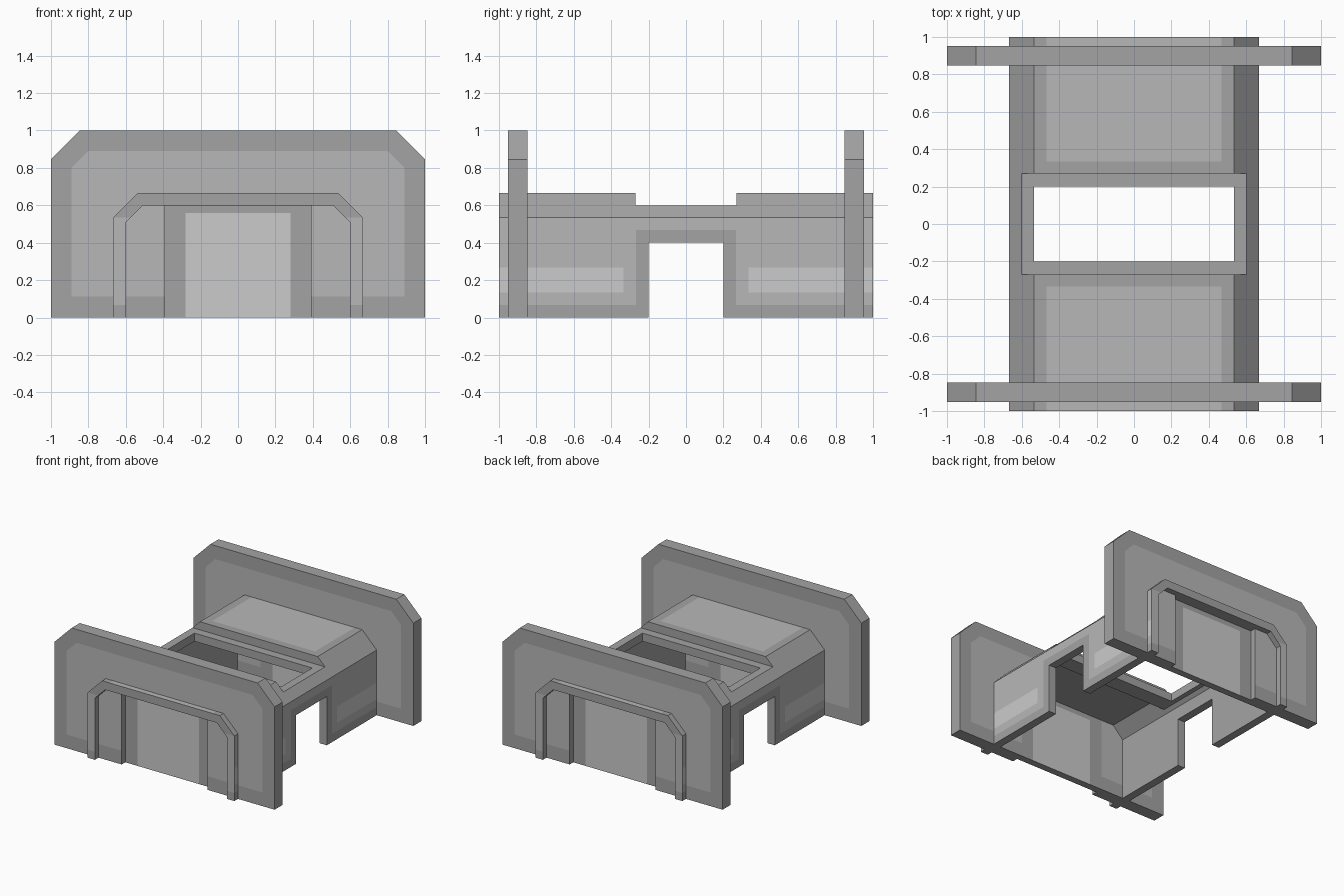
import bpy, bmesh
from mathutils import Vector

if "Cube" in bpy.data.objects:
    bpy.data.objects.remove(bpy.data.objects["Cube"])

# Three grey tones: borders, panels, highlights
DARK, MID, LIGHT = 0, 1, 2
TONES = []
for tone_name, v in (("dark_grey", 0.368), ("mid_grey", 0.478), ("light_grey", 0.59)):
    m = bpy.data.materials.new(tone_name)
    m.diffuse_color = (v, v, v, 1)
    m.use_nodes = True
    m.node_tree.nodes["Principled BSDF"].inputs["Base Color"].default_value = m.diffuse_color
    TONES.append(m)


def extrude_profile(name, pts, y0, y1):
    """Solid from a closed (x, z) outline swept along y."""
    bm = bmesh.new()
    face = bm.faces.new([bm.verts.new((x, y0, z)) for x, z in pts])
    ext = bmesh.ops.extrude_face_region(bm, geom=[face])
    verts = [g for g in ext["geom"] if isinstance(g, bmesh.types.BMVert)]
    bmesh.ops.translate(bm, verts=verts, vec=Vector((0, y1 - y0, 0)))
    bmesh.ops.recalc_face_normals(bm, faces=bm.faces)
    mesh = bpy.data.meshes.new(name)
    bm.to_mesh(mesh)
    bm.free()
    ob = bpy.data.objects.new(name, mesh)
    bpy.context.collection.objects.link(ob)
    return ob


def box(name, x, y0, y1, z0, z1):
    return extrude_profile(name, [(-x, z0), (x, z0), (x, z1), (-x, z1)], y0, y1)


def arch(half_width, shoulder_z, shoulder_x, top):
    """Chamfered arch outline, left foot to right foot."""
    right = [(shoulder_x, top), (half_width, shoulder_z), (half_width, 0)]
    return [(-x, z) for x, z in reversed(right)] + right


def cut(ob, cutters):
    bpy.context.view_layer.objects.active = ob
    for c in cutters:
        mod = ob.modifiers.new("cut", 'BOOLEAN')
        mod.operation = 'DIFFERENCE'
        mod.solver = 'EXACT'
        mod.object = c
        bpy.ops.object.modifier_apply(modifier=mod.name)


def paint(ob, tone, xs=(), ys=(), zs=(), diagonals=()):
    """Split faces along mirrored planes, then pick a tone for each face."""
    planes = [((s * x, 0, 0), (1, 0, 0)) for x in xs for s in (-1, 1)]
    planes += [((0, s * y, 0), (0, 1, 0)) for y in ys for s in (-1, 1)]
    planes += [((0, 0, z), (0, 0, 1)) for z in zs]
    planes += [((0, 0, d), (s, 0, 1)) for d in diagonals for s in (-1, 1)]
    ob.data.materials.clear()
    for m in TONES:
        ob.data.materials.append(m)
    bm = bmesh.new()
    bm.from_mesh(ob.data)
    for co, no in planes:
        geom = bm.verts[:] + bm.edges[:] + bm.faces[:]
        bmesh.ops.bisect_plane(bm, geom=geom, plane_co=co, plane_no=no, dist=1e-5)
    bm.normal_update()
    for f in bm.faces:
        c, n = f.calc_center_median(), f.normal
        f.material_index = tone(abs(c.x), abs(c.y), c.z, n)
    bm.to_mesh(ob.data)
    bm.free()


def shell_tone(x, y, z, n):
    if abs(n.x) > 0.9 and x > 0.66:                      # outer side walls
        if y > 0.333 and 0.133 < z < 0.267:
            return LIGHT
        return DARK if z < 0.067 or (y < 0.267 and z < 0.467) else MID
    if n.z > 0.9 and z > 0.66:                           # roof
        return MID if x < 0.468 and y > 0.333 else DARK
    if abs(n.y) > 0.9 and y > 0.99:                      # arch ends
        return MID if 0.067 < z < 0.535 else DARK
    return DARK


def wall_tone(x, y, z, n):
    inside = x < 0.89 and 0.112 < z < 0.89 and x + z < 1.69
    return MID if abs(n.y) > 0.9 and inside else DARK


def panel_tone(x, y, z, n):
    return LIGHT if abs(n.y) > 0.9 and x < 0.28 and z < 0.56 else DARK


# Tunnel shell: outer arch joined to the inner arch
outer = arch(0.667, 0.535, 0.535, 0.667)
inner = arch(0.60, 0.507, 0.507, 0.60)
shell = extrude_profile("tunnel_shell", outer + inner[::-1], -1, 1)

# Roof frame around the skylight
frame = box("skylight_frame", 0.58, -0.333, 0.333, 0.533, 0.60)

# Cutters: side doorways, lowered roof, skylight opening
doorway = box("doorway_cutter", 1.2, -0.20, 0.20, -0.2, 0.40)
roof_step = box("roof_step_cutter", 0.9, -0.27, 0.27, 0.60, 0.9)
skylight = box("skylight_cutter", 0.535, -0.20, 0.20, 0.45, 0.8)
cut(shell, [doorway, roof_step, skylight])
cut(frame, [skylight])
for c in (doorway, roof_step, skylight):
    bpy.data.objects.remove(c)
paint(shell, shell_tone, xs=(0.468,), ys=(0.267, 0.333),
      zs=(0.067, 0.133, 0.267, 0.467, 0.535))
paint(frame, lambda *a: DARK)

# End walls with a shallow doorway recess closed by a panel
wall_outline = arch(1.0, 0.845, 0.845, 1.0) + [
    (0.39, 0), (0.39, 0.60), (-0.39, 0.60), (-0.39, 0)]
for side, s in (("front", -1), ("back", 1)):
    wall = extrude_profile(side + "_wall", wall_outline, s * 0.848, s * 0.953)
    # the plane at x = 0.39 keeps the split faces convex
    paint(wall, wall_tone, xs=(0.39, 0.89), zs=(0.112, 0.60, 0.89), diagonals=(1.69,))
    panel = box(side + "_door_panel", 0.39, s * 0.848, s * 0.906, 0, 0.60)
    paint(panel, panel_tone, xs=(0.28,), zs=(0.56,))
